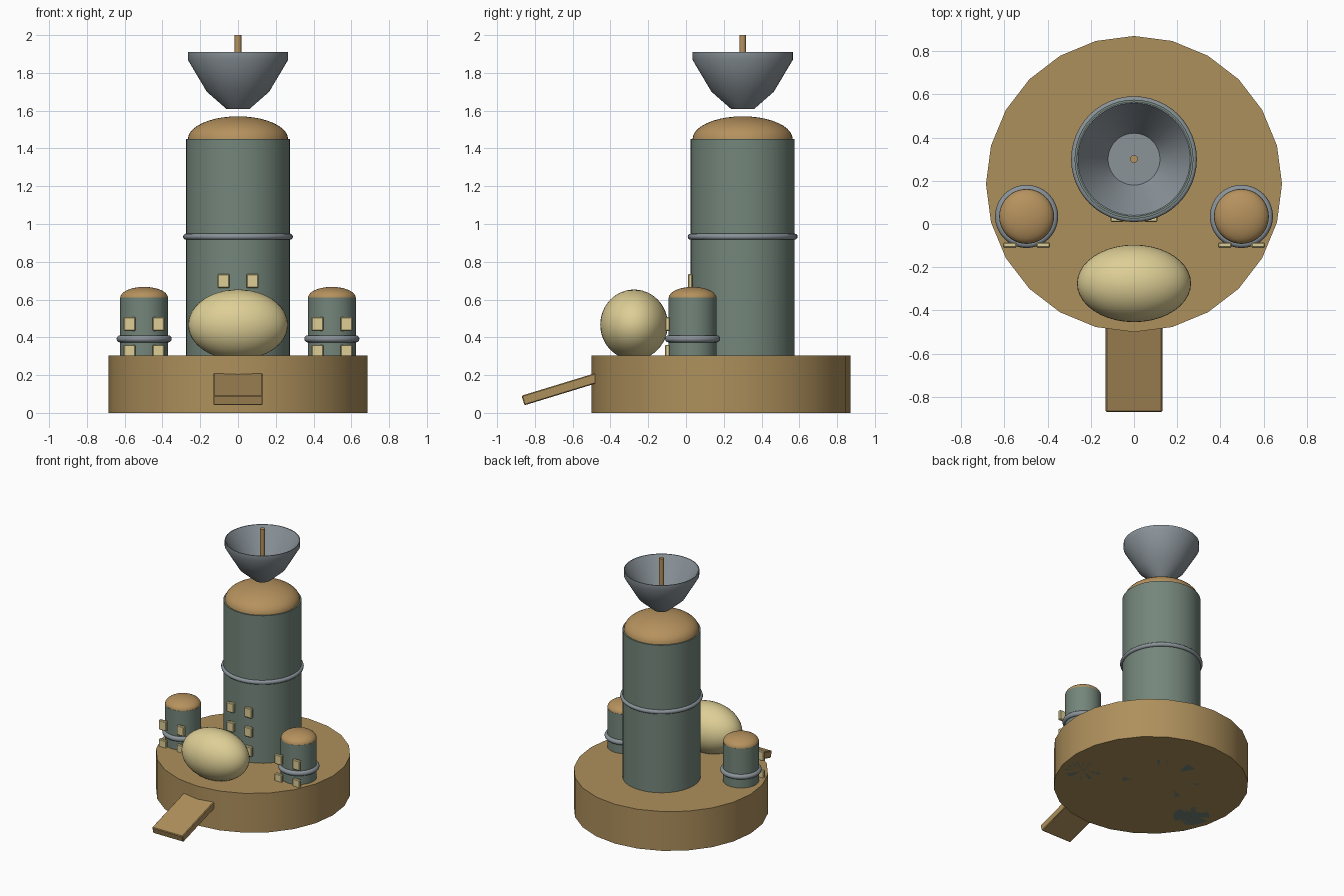
import bpy, bmesh, math

if "Cube" in bpy.data.objects:
    bpy.data.objects.remove(bpy.data.objects["Cube"])


def material(name, srgb):
    m = bpy.data.materials.new(name)
    lin = [((c / 255 + 0.055) / 1.055) ** 2.4 for c in srgb]
    m.diffuse_color = (*lin, 1)
    m.use_nodes = True
    m.node_tree.nodes["Principled BSDF"].inputs["Base Color"].default_value = m.diffuse_color
    return m


TAN = material("tan_ground", (174, 144, 92))
COPPER = material("copper_roof", (182, 146, 94))
GREEN = material("grey_green_wall", (116, 134, 123))
STEEL = material("steel", (138, 147, 153))
CREAM = material("cream", (222, 207, 150))


def finish(obj, name, mat, smooth=True):
    obj.name = obj.data.name = name
    obj.data.materials.clear()
    obj.data.materials.append(mat)
    if smooth:
        bpy.ops.object.select_all(action='DESELECT')
        obj.select_set(True)
        bpy.context.view_layer.objects.active = obj
        bpy.ops.object.shade_smooth_by_angle(angle=math.radians(35))
    return obj


def lathe(name, profile, loc, mat, sides=48):
    """Turn an (r, z) profile, starting and ending on the axis, about z."""
    bm = bmesh.new()
    rings = []
    for r, z in profile:
        rings.append([bm.verts.new((r * math.cos(2 * math.pi * i / sides),
                                    r * math.sin(2 * math.pi * i / sides), z))
                      for i in range(sides)])
    for a, b in zip(rings, rings[1:]):
        for i in range(sides):
            j = (i + 1) % sides
            bm.faces.new((a[i], a[j], b[j], b[i]))
    bmesh.ops.remove_doubles(bm, verts=bm.verts, dist=1e-5)
    bmesh.ops.recalc_face_normals(bm, faces=bm.faces)
    me = bpy.data.meshes.new(name)
    bm.to_mesh(me)
    bm.free()
    obj = bpy.data.objects.new(name, me)
    obj.location = loc
    bpy.context.collection.objects.link(obj)
    return finish(obj, name, mat)


def drum(name, r, z0, z1, x, y, mat, sides=48):
    return lathe(name, [(0, z0), (r, z0), (r, z1), (0, z1)], (x, y, 0), mat, sides)


def box(name, size, loc, mat, bevel, rot=0):
    bpy.ops.mesh.primitive_cube_add(size=1, location=loc, rotation=(rot, 0, 0))
    obj = bpy.context.object
    obj.scale = size
    bpy.ops.object.transform_apply(location=False, rotation=False, scale=True)
    mod = obj.modifiers.new("edge", 'BEVEL')
    mod.width = bevel
    mod.segments = 1
    return finish(obj, name, mat, smooth=False)


def tower(name, x, y, r, top, dome_r, dome_h, ring_z, ring_r, window_y, rows):
    drum(name + "_wall", r, 0, top, x, y, GREEN)
    # domed roof
    n = 10
    dome = [(dome_r * math.cos(math.pi / 2 * i / n),
             dome_h * math.sin(math.pi / 2 * i / n)) for i in range(n)]
    lathe(name + "_roof", [(0, 0)] + dome + [(0, dome_h)], (x, y, top), COPPER)
    # steel band
    bpy.ops.mesh.primitive_torus_add(location=(x, y, ring_z), major_radius=r,
                                     minor_radius=ring_r, major_segments=48,
                                     minor_segments=12)
    finish(bpy.context.object, name + "_band", STEEL)
    # paired windows on the front
    for z in rows:
        for side in (-1, 1):
            box(name + "_window", (0.063, 0.025, 0.075),
                (x + side * 0.077, window_y, z), CREAM, 0.005)


# ground disc
drum("ground_disc", 0.685, 0, 0.305, 0, 0.185, TAN, 24)

# towers
tower("main_tower", 0, 0.30, 0.275, 1.45, 0.265, 0.12, 0.933, 0.016,
      0.0225, (0.4, 0.549, 0.698))
for label, sx in (("left", -1), ("right", 1)):
    tower(label + "_tower", sx * 0.497, 0.035, 0.127, 0.61, 0.126, 0.057,
          0.392, 0.019, -0.0975, (0.323, 0.471))

# dish with its antenna
lathe("dish", [(0, 1.608), (0.06, 1.608), (0.165, 1.70), (0.266, 1.87),
               (0.266, 1.91), (0.260, 1.91), (0.12, 1.685), (0, 1.685)],
      (0, 0.30, 0), STEEL)
drum("antenna", 0.018, 1.64, 2.0, 0, 0.30, COPPER, 12)

# egg-shaped pod
bpy.ops.mesh.primitive_uv_sphere_add(segments=40, ring_count=24, radius=1,
                                     location=(0, -0.275, 0.467))
pod = bpy.context.object
pod.scale = (0.264, 0.179, 0.186)
bpy.ops.object.transform_apply(location=False, rotation=False, scale=True)
finish(pod, "egg_pod", CREAM)

# sloping entrance ramp
slope = math.radians(17)
box("ramp", (0.262, 0.42, 0.053), (0, -0.662, 0.127), TAN, 0.005, slope)
